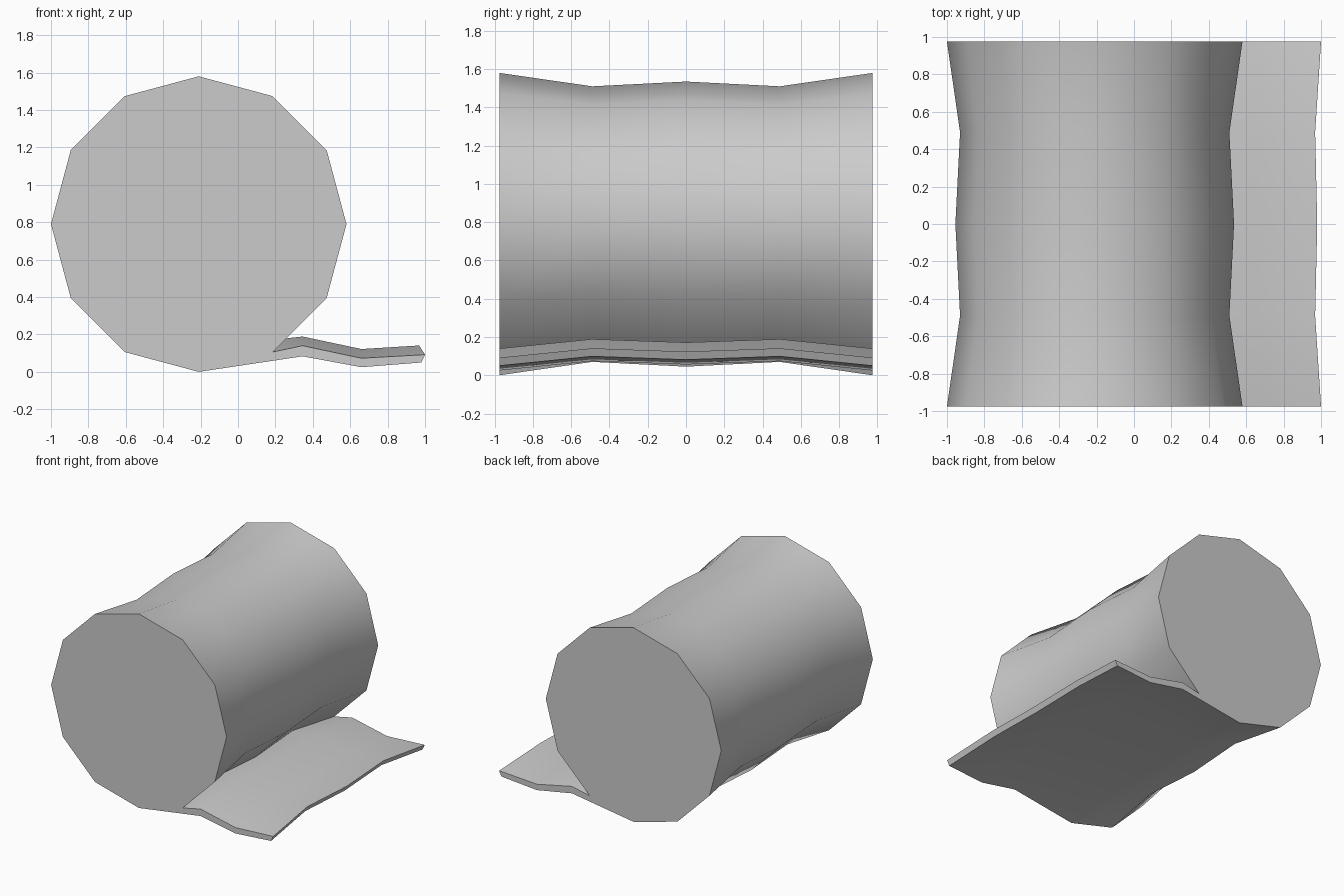
import bpy, bmesh, math

if "Cube" in bpy.data.objects:
    bpy.data.objects.remove(bpy.data.objects["Cube"])

CX, CZ, R = -0.21, 0.79, 0.79
SIDES = 12
# loose flap: underside out to the tip, then back along the top
FLAP = [(0.345, 0.083), (0.66, 0.025), (0.98, 0.05),
        (1.0, 0.092), (0.66, 0.073), (0.345, 0.14)]
# stations along the roll: y, how far the surface is drawn in
STATIONS = [(-0.975, 0), (-0.49, 0.07), (0, 0.045), (0.49, 0.07), (0.975, 0)]


def section(y, inset):
    pts = []
    for i in range(SIDES):
        a = math.radians(-60 + 30 * i)
        r = R - inset
        pts.append((CX + r * math.cos(a), y, CZ + r * math.sin(a)))
    for x, z in FLAP:
        tip = 0.45 * inset if x > 0.9 else 0
        pts.append((x - tip, y, z + 0.7 * inset))
    return pts


# roll and flap lofted as one closed body
bm = bmesh.new()
rings = [[bm.verts.new(p) for p in section(y, d)] for y, d in STATIONS]
n = len(rings[0])
for a, b in zip(rings, rings[1:]):
    for i in range(n):
        j = (i + 1) % n
        bm.faces.new((a[i], a[j], b[j], b[i]))

# end caps: round end plus flap edge
for ring in (rings[0], rings[-1]):
    bm.faces.new(ring[:SIDES])
    bm.faces.new([ring[0], ring[SIDES - 1]] + ring[SIDES:])
bmesh.ops.recalc_face_normals(bm, faces=bm.faces)

mesh = bpy.data.meshes.new("rolled_mat")
bm.to_mesh(mesh)
bm.free()
mat_roll = bpy.data.objects.new("rolled_mat", mesh)
bpy.context.collection.objects.link(mat_roll)
bpy.context.view_layer.objects.active = mat_roll
mat_roll.select_set(True)
bpy.ops.object.shade_smooth_by_angle(angle=math.radians(40))
